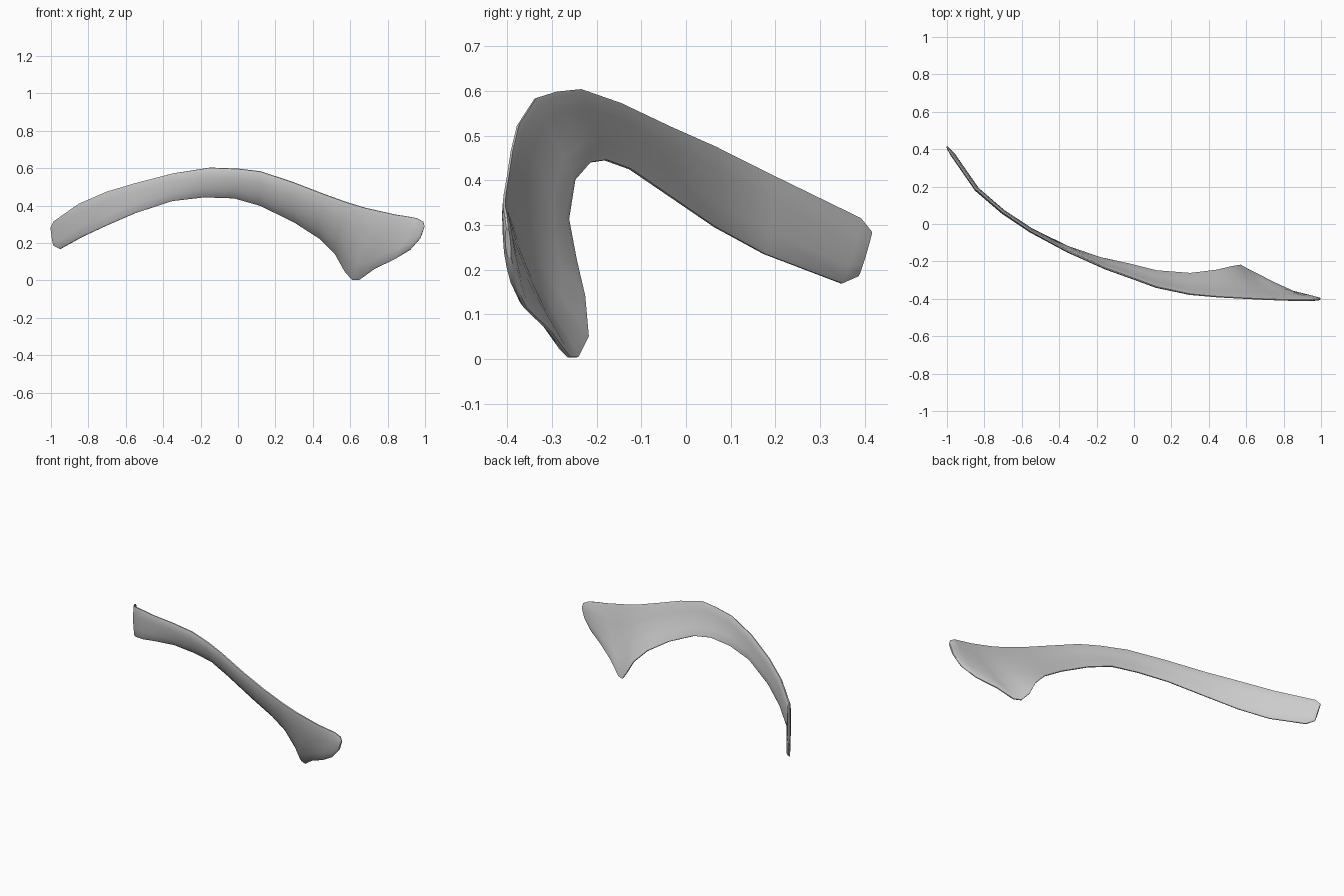
import bpy, bmesh
from mathutils import Vector

if "Cube" in bpy.data.objects:
    bpy.data.objects.remove(bpy.data.objects["Cube"])

# Ribs along the band: top edge point, bottom edge point
RIBS = [
    ((-1.0, .415, .285), (-.985, .385, .185)),
    ((-.985, .39, .315), (-.95, .348, .169)),
    ((-.85, .195, .41), (-.83, .175, .235)),
    ((-.70, .065, .475), (-.70, .065, .295)),
    ((-.55, -.037, .52), (-.55, -.03, .36)),
    ((-.35, -.147, .572), (-.35, -.125, .425)),
    ((-.15, -.237, .603), (-.18, -.18, .445)),
    ((0, -.292, .597), (-.02, -.215, .44)),
    ((.12, -.337, .583), (.12, -.25, .40)),
    ((.30, -.376, .523), (.30, -.264, .312)),
    ((.45, -.39, .465), (.44, -.247, .222)),
    ((.58, -.397, .418), (.52, -.228, .14)),
    ((.68, -.402, .388), (.57, -.22, .05)),
    ((.76, -.405, .37), (.61, -.243, .004)),
    ((.84, -.407, .352), (.65, -.262, .004)),
    ((.90, -.407, .343), (.73, -.305, .062)),
    ((.955, -.405, .333), (.84, -.36, .115)),
    ((.99, -.402, .315), (.92, -.383, .163)),
    ((.998, -.40, .29), (.975, -.395, .225)),
]
STEPS = (0, .06, .28, .5, .72, .94, 1)
HALF = (.003, .008, .011, .012, .011, .008, .003)

ribs = [(Vector(t), Vector(b)) for t, b in RIBS]
mids = [(t + b) / 2 for t, b in ribs]
bm = bmesh.new()
rings = []
for i, (t, b) in enumerate(ribs):
    along = mids[min(i + 1, len(ribs) - 1)] - mids[max(i - 1, 0)]
    n = along.cross(t - b).normalized()          # points to the front
    bow = .15 * abs(b.y - t.y) if i > 2 else 0
    thin = .5 if i in (0, len(ribs) - 1) else 1
    front, back = [], []
    for s, h in zip(STEPS, HALF):
        p = t.lerp(b, s) + n * bow * 4 * s * (1 - s)
        front.append(bm.verts.new(p + n * h * thin))
        back.append(bm.verts.new(p - n * h * thin))
    rings.append(front + back[::-1])

# Skin between the ribs
N = len(rings[0])
for a, c in zip(rings, rings[1:]):
    for k in range(N):
        m = (k + 1) % N
        bm.faces.new((a[k], a[m], c[m], c[k]))
# End caps
for r in (rings[0], rings[-1]):
    for k in range(len(STEPS) - 1):
        bm.faces.new((r[k], r[k + 1], r[N - 2 - k], r[N - 1 - k]))
bmesh.ops.recalc_face_normals(bm, faces=bm.faces)

me = bpy.data.meshes.new("curved_band")
bm.to_mesh(me)
bm.free()
band = bpy.data.objects.new("curved_band", me)
bpy.context.collection.objects.link(band)

mat = bpy.data.materials.new("light grey")
mat.diffuse_color = (.6, .6, .6, 1)
mat.use_nodes = True
mat.node_tree.nodes["Principled BSDF"].inputs["Base Color"].default_value = mat.diffuse_color
me.materials.append(mat)

bpy.context.view_layer.objects.active = band
band.select_set(True)
bpy.ops.object.shade_smooth_by_angle(angle=.6)
